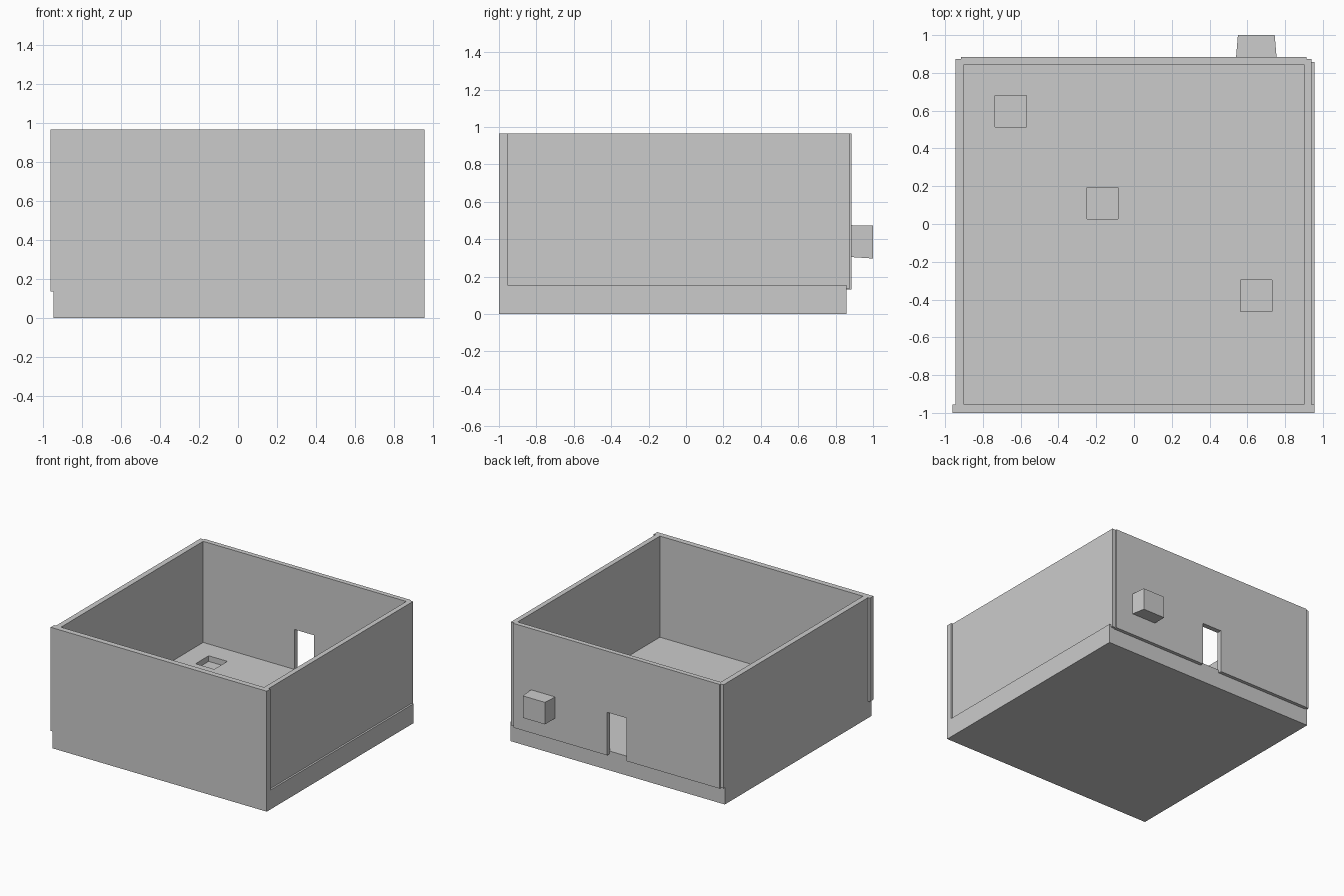
import bpy
import bmesh

cube = bpy.data.objects.get("Cube")
if cube:
    bpy.data.objects.remove(cube, do_unlink=True)

grey = bpy.data.materials.new("plain_grey")
grey.use_nodes = True
COLOUR = (0.6, 0.6, 0.6, 1)
grey.diffuse_color = COLOUR
grey.node_tree.nodes["Principled BSDF"].inputs["Base Color"].default_value = COLOUR


def box(name, xs, ys, zs):
    """Box spanning the given x, y and z ranges."""
    bm = bmesh.new()
    bmesh.ops.create_cube(bm, size=1)
    for v in bm.verts:
        v.co = [r[1] if c > 0 else r[0] for c, r in zip(v.co, (xs, ys, zs))]
    mesh = bpy.data.meshes.new(name)
    bm.to_mesh(mesh)
    bm.free()
    mesh.materials.append(grey)
    obj = bpy.data.objects.new(name, mesh)
    bpy.context.collection.objects.link(obj)
    return obj


def combine(target, tool, operation):
    """Apply a boolean and discard the tool."""
    mod = target.modifiers.new(operation, "BOOLEAN")
    mod.operation = operation
    mod.solver = "EXACT"
    mod.object = tool
    bpy.context.view_layer.objects.active = target
    bpy.ops.object.modifier_apply(modifier=mod.name)
    bpy.data.objects.remove(tool, do_unlink=True)


TOP = 0.965
FLOOR = 0.155
LIP = 0.135
LEFT, RIGHT = -0.944, 0.955
FRONT, INNER_FRONT, INNER_BACK = -1.0, -0.955, 0.845

# Floor slab with the walls joined on; the walls overhang it slightly
room = box("room_shell", (LEFT, RIGHT), (FRONT, 0.857), (0, FLOOR))
walls = [
    box("front_wall", (-0.96, RIGHT), (FRONT, INNER_FRONT), (LIP, TOP)),
    box("side_wall", (LEFT, -0.9), (INNER_FRONT - 0.02, 0.873), (LIP, TOP)),
    box("side_wall", (0.9, 0.94), (INNER_FRONT - 0.02, 0.873), (LIP, TOP)),
    box("back_wall", (-0.917, 0.912), (INNER_BACK, 0.884), (LIP - 0.005, TOP)),
]
for wall in walls:
    combine(room, wall, "UNION")

# Doorway through the back wall, down to the floor slab
door = box("door_cut", (-0.093, 0.08), (0.8, 0.95), (FLOOR, 0.475))
combine(room, door, "DIFFERENCE")
sill = box("sill_cut", (-0.093, 0.08), (0.857, 0.95), (0.1, 0.2))
combine(room, sill, "DIFFERENCE")

# Square floor pits
PIT = 0.083
for x, y in ((-0.653, 0.597), (-0.167, 0.11), (0.648, -0.38)):
    pit = box("pit_cut", (x - PIT, x + PIT), (y - PIT, y + PIT), (FLOOR - 0.045, 0.3))
    combine(room, pit, "DIFFERENCE")

# Tapered block on the outside of the back wall
block = box("wall_block", (0.54, 0.755), (0.88, 1.0), (0.305, 0.475))
for v in block.data.vertices:
    if v.co.y > 0.95:
        v.co.x += 0.01 if v.co.x < 0.6 else -0.01
        v.co.z -= 0.008 if v.co.z < 0.4 else 0.002
